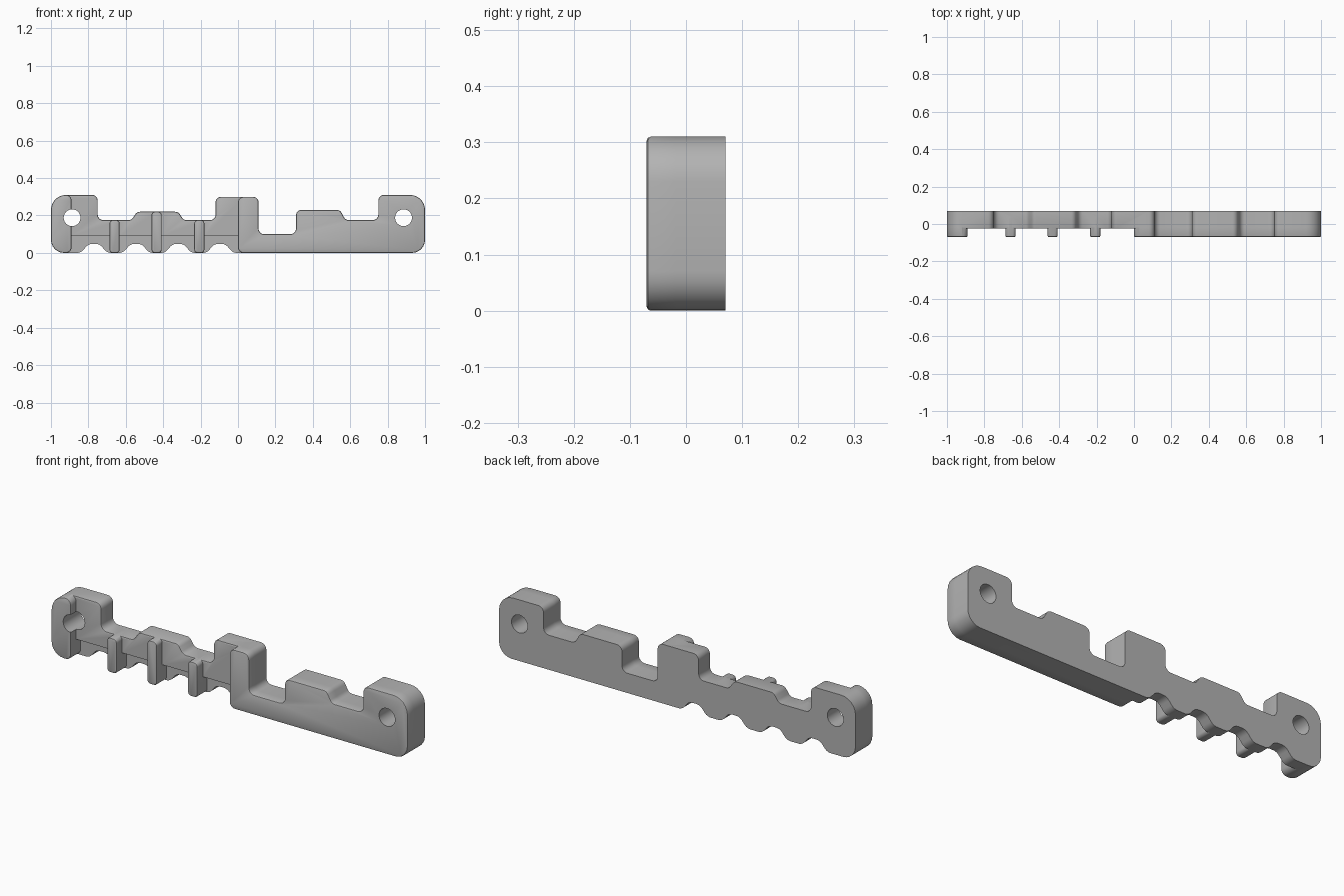
import bpy, bmesh, math
from mathutils import Vector

if "Cube" in bpy.data.objects:
    bpy.data.objects.remove(bpy.data.objects["Cube"])

grey = bpy.data.materials.new("grey")
grey.diffuse_color = (0.45, 0.45, 0.45, 1)
grey.use_nodes = True
grey.node_tree.nodes["Principled BSDF"].inputs["Base Color"].default_value = grey.diffuse_color


def rounded(corners, steps=6):
    """Outline in x, z with each corner (x, z, radius) replaced by an arc."""
    out = []
    for i, (x, z, r) in enumerate(corners):
        p = Vector((x, z))
        a = (Vector(corners[i - 1][:2]) - p).normalized()
        b = (Vector(corners[(i + 1) % len(corners)][:2]) - p).normalized()
        if r == 0:
            out.append(p)
            continue
        half = a.angle(b) / 2
        centre = p + (a + b).normalized() * (r / math.sin(half))
        start = p + a * (r / math.tan(half)) - centre
        end = p + b * (r / math.tan(half)) - centre
        turn = math.atan2(start.x * end.y - start.y * end.x, start.dot(end))
        for k in range(steps + 1):
            t = turn * k / steps
            c, s = math.cos(t), math.sin(t)
            out.append(centre + Vector((start.x * c - start.y * s, start.x * s + start.y * c)))
    return out


def extrude(name, corners, y0, y1, edge=0.007):
    """Extrude an outline along y, easing the front rim."""
    bm = bmesh.new()
    pts = rounded(corners)
    front = [bm.verts.new((p.x, y0, p.y)) for p in pts]
    back = [bm.verts.new((p.x, y1, p.y)) for p in pts]
    face = bm.faces.new(front)
    bm.faces.new(back[::-1])
    for i in range(len(pts)):
        bm.faces.new((front[i - 1], back[i - 1], back[i], front[i]))
    bmesh.ops.recalc_face_normals(bm, faces=bm.faces)
    if edge:
        bmesh.ops.bevel(bm, geom=list(face.edges), offset=edge, segments=2,
                        profile=0.5, affect='EDGES')
    me = bpy.data.meshes.new(name)
    bm.to_mesh(me)
    bm.free()
    me.materials.append(grey)
    ob = bpy.data.objects.new(name, me)
    bpy.context.collection.objects.link(ob)
    return ob


def combine(target, tool, operation):
    """Apply a boolean and discard the tool."""
    mod = target.modifiers.new("combine", 'BOOLEAN')
    mod.operation, mod.object, mod.solver = operation, tool, 'EXACT'
    dg = bpy.context.evaluated_depsgraph_get()
    me = bpy.data.meshes.new_from_object(target.evaluated_get(dg))
    target.modifiers.clear()
    target.data = me
    bpy.data.objects.remove(tool)


R = 0.03
# Scalloped underside of the left half
scallops = []
for c in (-0.77, -0.545, -0.32, -0.097):
    scallops += [(c - 0.07, 0, 0.045), (c - 0.03, 0.048, 0.045),
                 (c + 0.03, 0.048, 0.045), (c + 0.07, 0, 0.045)]
# Stepped top, right half then left half
right = [(1, 0, 0.07), (1, 0.31, 0.08), (0.75, 0.31, R), (0.75, 0.175, R),
         (0.575, 0.175, R), (0.545, 0.23, R), (0.31, 0.23, R), (0.31, 0.10, R),
         (0.11, 0.10, R), (0.11, 0.30, R)]
left = [(-0.12, 0.30, R), (-0.12, 0.175, R), (-0.29, 0.175, R), (-0.32, 0.22, R),
        (-0.54, 0.22, R), (-0.57, 0.175, R), (-0.75, 0.175, R), (-0.75, 0.31, R),
        (-1, 0.31, 0.08)]

# Back plate running the full length, thinner along the lower left
body = extrude("bracket_body", [(-1, 0, 0.07)] + scallops + right + left, -0.025, 0.07)
relief = extrude("lower_relief", [(-0.92, -0.1, 0), (0.03, -0.1, 0), (0.03, 0.092, 0),
                                  (-0.92, 0.092, 0)], -0.1, 0.01, 0)
combine(body, relief, 'DIFFERENCE')

# Thick right half
combine(body, extrude("right_block", [(0, 0, R)] + right + [(0, 0.30, R)], -0.07, 0.04), 'UNION')
# Left end block
combine(body, extrude("left_block", [(-1, 0, 0.07), (-0.89, 0, R), (-0.89, 0.31, R),
                                     (-1, 0.31, 0.08)], -0.07, 0.04), 'UNION')
# Upright ribs
for x, top in ((-0.66, 0.175), (-0.435, 0.22), (-0.207, 0.175)):
    w = 0.027
    combine(body, extrude("rib", [(x - w, 0, 0.018), (x + w, 0, 0.018),
                                  (x + w, top, 0.018), (x - w, top, 0.018)],
                          -0.07, 0.04), 'UNION')

# Bolt holes
for x in (-0.887, 0.885):
    ring = [(x + 0.045 * math.cos(k * math.tau / 32),
             0.188 + 0.045 * math.sin(k * math.tau / 32), 0) for k in range(32)]
    combine(body, extrude("hole_cutter", ring, -0.2, 0.2, 0), 'DIFFERENCE')

bpy.context.view_layer.objects.active = body
body.select_set(True)
bpy.ops.object.shade_smooth_by_angle(angle=math.radians(35))
